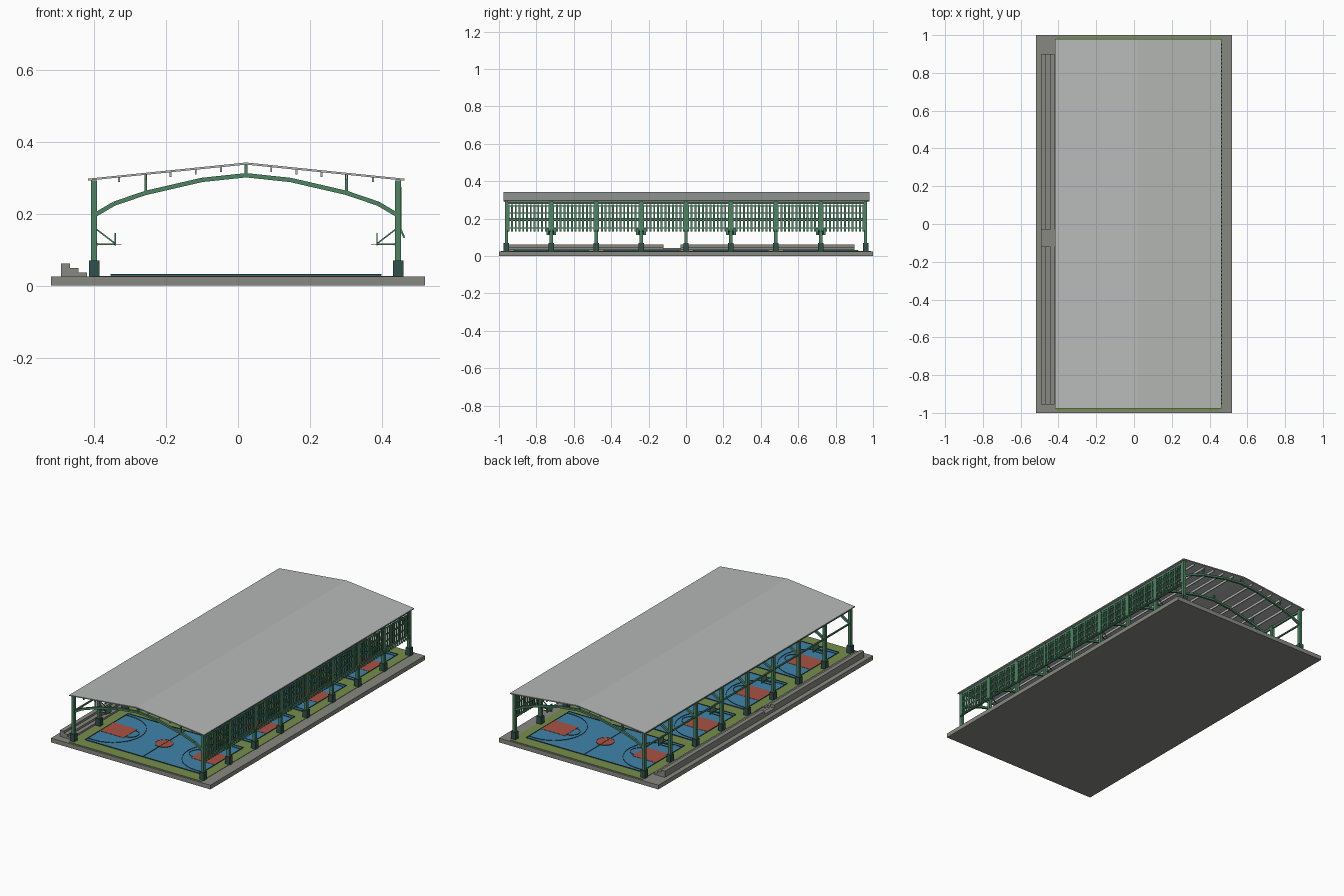
import bpy, bmesh, math

if "Cube" in bpy.data.objects:
    bpy.data.objects.remove(bpy.data.objects["Cube"])

MID = 0.0225                      # centre line of the hall in x
COLS = [-0.96 + 0.24 * i for i in range(9)]
COURTS = [-0.72, -0.24, 0.24, 0.72]


def material(name, rgb):
    m = bpy.data.materials.new(name)
    m.diffuse_color = (*rgb, 1)
    m.use_nodes = True
    m.node_tree.nodes["Principled BSDF"].inputs["Base Color"].default_value = m.diffuse_color
    return m


CONCRETE = material("concrete grey", (0.25, 0.25, 0.225))
ROOF = material("roof grey", (0.47, 0.49, 0.475))
STEEL = material("steel green", (0.075, 0.23, 0.125))
FOOT = material("footing dark teal", (0.03, 0.08, 0.07))
GRASS = material("floor green", (0.18, 0.27, 0.07))
BLUE = material("court blue", (0.05, 0.23, 0.40))
RED = material("key red", (0.40, 0.085, 0.055))
LINE = material("line dark", (0.03, 0.06, 0.07))


class Part:
    """Collects solids into one object."""

    def __init__(self, name, mat):
        self.name, self.mat, self.bm = name, mat, bmesh.new()

    def solid(self, lower, upper):
        a = [self.bm.verts.new(p) for p in lower]
        b = [self.bm.verts.new(p) for p in upper]
        n = len(a)
        self.bm.faces.new(a)
        self.bm.faces.new(b[::-1])
        for i in range(n):
            j = (i + 1) % n
            self.bm.faces.new((a[i], b[i], b[j], a[j]))

    def box(self, x0, x1, y0, y1, z0, z1):
        self.plate([(x0, y0), (x1, y0), (x1, y1), (x0, y1)], z0, z1)

    def plate(self, pts, z0, z1):
        self.solid([(x, y, z0) for x, y in pts], [(x, y, z1) for x, y in pts])

    def profile(self, pts, y0, y1):
        self.solid([(x, y0, z) for x, z in pts], [(x, y1, z) for x, z in pts])

    def bar(self, p, q, t, y0, y1):
        """Straight member in the xz plane."""
        dx, dz = q[0] - p[0], q[1] - p[1]
        k = t / 2 / math.hypot(dx, dz)
        nx, nz = -dz * k, dx * k
        self.profile([(p[0] + nx, p[1] + nz), (q[0] + nx, q[1] + nz),
                      (q[0] - nx, q[1] - nz), (p[0] - nx, p[1] - nz)], y0, y1)

    def arc(self, cx, cy, r, a0, a1, z0, z1, n=16, w=0.003):
        """Flat curved stripe."""
        for i in range(n):
            u, v = (a0 + (a1 - a0) * k / n for k in (i, i + 1))
            self.plate([(cx + rr * math.cos(t), cy + rr * math.sin(t)) for rr, t in
                        ((r, u), (r, v), (r - w, v), (r - w, u))], z0, z1)

    def done(self):
        bmesh.ops.recalc_face_normals(self.bm, faces=self.bm.faces[:])
        me = bpy.data.meshes.new(self.name)
        self.bm.to_mesh(me)
        self.bm.free()
        me.materials.append(self.mat)
        bpy.context.collection.objects.link(bpy.data.objects.new(self.name, me))


# Ground slab and sports floor
p = Part("slab", CONCRETE)
p.box(-0.52, 0.52, -1, 1, 0, 0.025)
p.done()
p = Part("floor", GRASS)
p.box(-0.41, 0.455, -0.99, 0.99, 0.024, 0.0275)
p.done()

# Courts with keys, centre discs and lines
court, key, line = Part("courts", BLUE), Part("keys", RED), Part("court_lines", LINE)
X0, X1, HW = MID - 0.375, MID + 0.375, 0.20
Z0, Z1 = 0.029, 0.0325
for c in COURTS:
    court.box(X0, X1, c - HW, c + HW, 0.027, 0.030)
    key.plate([(MID + 0.048 * math.cos(i * math.tau / 24), c + 0.048 * math.sin(i * math.tau / 24))
               for i in range(24)], 0.029, 0.0315)
    line.arc(MID, c, 0.05, 0, math.tau, Z0, Z1, 24)
    line.box(MID - 0.0015, MID + 0.0015, c - HW, c + HW, Z0, Z1)
    for s in (-1, 1):
        end = MID + s * 0.375
        xa, xb = sorted((end, end - s * 0.155))
        key.box(xa, xb, c - 0.065, c + 0.065, 0.029, 0.0315)
        line.box(end - 0.0015, end + 0.0015, c - HW, c + HW, Z0, Z1)
        line.box(X0, X1, c + s * HW - 0.0015, c + s * HW + 0.0015, Z0, Z1)
        turn = 0 if s < 0 else math.pi
        line.arc(end - s * 0.155, c, 0.048, turn - math.pi / 2, turn + math.pi / 2, Z0, Z1)
        line.arc(end - s * 0.042, c, 0.18, turn - math.pi / 2, turn + math.pi / 2, Z0, Z1)
        for t in (-1, 1):
            xa, xb = sorted((end, end - s * 0.042))
            line.box(xa, xb, c + t * 0.1785 - 0.0015, c + t * 0.1785 + 0.0015, Z0, Z1)
for p in (court, key, line):
    p.done()

# Stepped seating along the left side, with a low stair in the gap
p = Part("bleachers", CONCRETE)
for y0, y1, k in ((-0.955, -0.12, 1), (-0.03, 0.9, 1), (-0.12, -0.03, 0.5)):
    for xa, xb, h in ((-0.492, -0.467, 0.037), (-0.467, -0.443, 0.024), (-0.443, -0.42, 0.011)):
        p.box(xa, xb, y0, y1, 0.024, 0.025 + h * k)
p.done()

# Portal frames: footings, columns, arched beams and roof struts
foot, col, arch = Part("footings", FOOT), Part("columns", STEEL), Part("arches", STEEL)
HALF = [(0.418, 0.198), (0.367, 0.228), (0.279, 0.258), (0.123, 0.294), (0, 0.307)]
for y in COLS:
    for s in (-1, 1):
        x = MID + s * 0.4225
        foot.box(x - 0.0145, x + 0.0145, y - 0.0145, y + 0.0145, 0.024, 0.07)
        col.box(x - 0.0085, x + 0.0085, y - 0.009, y + 0.009, 0.06, 0.293)
        for a, b in zip(HALF, HALF[1:]):
            arch.bar((MID + s * a[0], a[1]), (MID + s * b[0], b[1]), 0.012, y - 0.006, y + 0.006)
        x = MID + s * 0.279
        arch.box(x - 0.004, x + 0.004, y - 0.004, y + 0.004, 0.256, 0.309)
    arch.box(MID - 0.004, MID + 0.004, y - 0.004, y + 0.004, 0.304, 0.338)
for p in (foot, col, arch):
    p.done()

# Beams running along the hall
p = Part("long_beams", STEEL)
for s in (-1, 1):
    x = MID + s * 0.4225
    p.box(x - 0.005, x + 0.005, -0.96, 0.96, 0.278, 0.29)
p.box(MID - 0.4265, MID - 0.4185, -0.96, 0.96, 0.196, 0.204)
p.done()

# Shallow gable roof and purlins
p = Part("roof", ROOF)
p.profile([(MID - 0.44, 0.292), (MID, 0.3365), (MID + 0.44, 0.292),
           (MID + 0.44, 0.2975), (MID, 0.3425), (MID - 0.44, 0.2975)], -0.977, 0.98)
p.done()
p = Part("purlins", ROOF)
for s in (-1, 1):
    for d in (0.07, 0.14, 0.21, 0.279, 0.353):
        x, z = MID + s * d, 0.3375 - d * 0.101
        p.box(x - 0.0025, x + 0.0025, -0.97, 0.97, z - 0.014, z)
p.done()

# Slatted screen on the right side, kicked out at the foot
p = Part("screen", STEEL)
N = 96
for i in range(N):
    y = -0.95 + 1.9 * i / (N - 1)
    p.profile([(0.449, 0.275), (0.449, 0.157), (0.460, 0.132), (0.465, 0.134),
               (0.454, 0.159), (0.454, 0.275)], y - 0.005, y + 0.005)
for z in (0.268, 0.23, 0.19, 0.15):
    p.box(0.444, 0.452, -0.96, 0.96, z - 0.003, z + 0.003)
p.done()

# Basketball hoops on wall brackets
arm, board, ring = Part("hoop_brackets", STEEL), Part("backboards", STEEL), Part("hoop_rings", RED)
for c in COURTS:
    for s in (-1, 1):
        wall, face = MID + s * 0.415, MID + s * 0.364
        for t in (-1, 1):
            y = c + t * 0.012
            arm.bar((wall, 0.115), (face, 0.115), 0.005, y - 0.002, y + 0.002)
            arm.bar((wall, 0.156), (face, 0.117), 0.004, y - 0.002, y + 0.002)
        arm.box(wall - 0.003, wall + 0.003, c - 0.014, c + 0.014, 0.112, 0.118)
        board.box(face - 0.002, face + 0.002, c - 0.026, c + 0.026, 0.112, 0.147)
        ring.arc(face - s * 0.009, c, 0.008, 0, math.tau, 0.114, 0.1165, 12, 0.002)
for p in (arm, board, ring):
    p.done()
